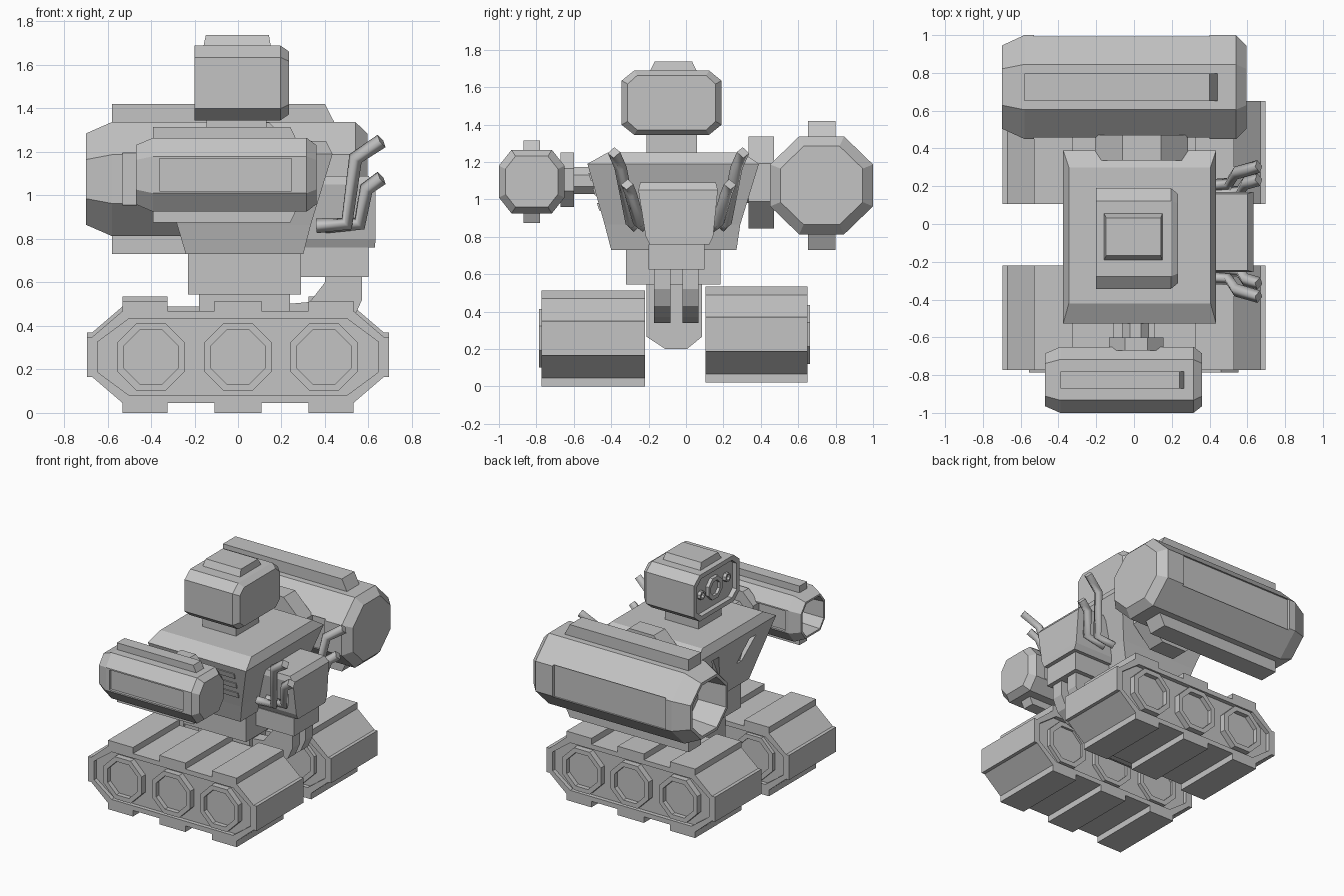
import bpy, bmesh, math

if "Cube" in bpy.data.objects:
    bpy.data.objects.remove(bpy.data.objects["Cube"])

grey = bpy.data.materials.new("plain_grey")
grey.use_nodes = True
grey.diffuse_color = (0.55, 0.55, 0.55, 1)
grey.node_tree.nodes["Principled BSDF"].inputs["Base Color"].default_value = (0.55, 0.55, 0.55, 1)


def place(axis, t, p):
    a, b = p
    return {"x": (t, a, b), "y": (a, t, b), "z": (a, b, t)}[axis]


def loft(name, axis, rings):
    """Join equal-sized 2D rings, given as (position, points), along an axis."""
    bm = bmesh.new()
    loops = [[bm.verts.new(place(axis, t, p)) for p in pts] for t, pts in rings]
    n = len(loops[0])
    for lo, hi in zip(loops, loops[1:]):
        for i in range(n):
            j = (i + 1) % n
            bm.faces.new((lo[i], lo[j], hi[j], hi[i]))
    bm.faces.new(loops[0])
    bm.faces.new(loops[-1])
    bmesh.ops.recalc_face_normals(bm, faces=bm.faces[:])
    mesh = bpy.data.meshes.new(name)
    bm.to_mesh(mesh)
    bm.free()
    mesh.materials.append(grey)
    obj = bpy.data.objects.new(name, mesh)
    bpy.context.collection.objects.link(obj)
    return obj


def prism(name, axis, pts, start, end):
    return loft(name, axis, [(start, pts), (end, pts)])


def rect(a0, a1, b0, b1):
    return [(a0, b0), (a1, b0), (a1, b1), (a0, b1)]


def box(name, x0, x1, y0, y1, z0, z1):
    return prism(name, "z", rect(x0, x1, y0, y1), z0, z1)


def octagon(ca, cb, ha, hb, fa, fb, s=1):
    """Octagon with half sizes ha, hb and half flat lengths fa, fb."""
    pts = [(fa, hb), (ha, fb), (ha, -fb), (fa, -hb),
           (-fa, -hb), (-ha, -fb), (-ha, fb), (-fa, hb)]
    return [(ca + s * a, cb + s * b) for a, b in pts]


def regular(ca, cb, r):
    return octagon(ca, cb, r, r, r * 0.414, r * 0.414)


def cut(obj, cutter):
    mod = obj.modifiers.new("cut", "BOOLEAN")
    mod.operation = "DIFFERENCE"
    mod.solver = "EXACT"
    mod.object = cutter
    bpy.context.view_layer.objects.active = obj
    bpy.ops.object.modifier_apply(modifier=mod.name)
    bpy.data.objects.remove(cutter)


# Tracks: padded tread outline with recessed sides and octagonal wheels
quarter = [(0.695, 0.092), (0.67, 0.092), (0.53, 0.212), (0.53, 0.257),
           (0.325, 0.257), (0.325, 0.212), (0.108, 0.212), (0.108, 0.257)]
half = quarter + [(-x, z) for x, z in reversed(quarter)]


def track(name, y0, y1, base, outer):
    zc = base + 0.257
    outline = [(x, zc + z) for x, z in half] + [(x, zc - z) for x, z in reversed(half)]
    body = prism(name + "_tread", "y", outline, y0, y1)
    panel = octagon(0, zc, 0.645, 0.177, 0.5, 0.07)
    for y, d in ((y0, -1), (y1, 1)):
        cut(body, prism("cutter", "y", panel, y - d * 0.03, y + d * 0.1))
        out = y + d * (0.014 if d == outer else -0.003)
        for i, x in enumerate((-0.4, 0, 0.395)):
            big, small = regular(x, zc, 0.157), regular(x, zc, 0.124)
            side = "outer" if d == outer else "inner"
            loft(f"{name}_{side}_wheel_{i + 1}", "y",
                 [(y - d * 0.035, big), (out, big), (out, small), (y - d * 0.02, small)])


track("front_track", -0.773, -0.22, 0, -1)
track("back_track", 0.105, 0.65, 0.021, 1)

# Hull between the tracks, and waist
prism("hull", "x", [(-0.21, 0.545), (-0.21, 0.265), (-0.11, 0.2), (0.005, 0.2),
                    (0.085, 0.265), (0.085, 0.545)], -0.18, 0.24)
box("waist", -0.23, 0.29, -0.32, 0.185, 0.545, 0.73)

# Torso, widening upwards to a bevelled shoulder deck
torso = loft("torso", "z", [
    (0.73, rect(-0.24, 0.30, -0.40, 0.27)),
    (0.865, rect(-0.28, 0.335, -0.435, 0.29)),
    (1.19, rect(-0.375, 0.435, -0.527, 0.39)),
    (1.25, rect(-0.345, 0.405, -0.42, 0.30))])
for d in (-1, 1):
    slot = [(-0.06 + d * a, z) for a, z in ((0.1, 0.95), (0.16, 0.95), (0.26, 1.12), (0.18, 1.12))]
    cut(torso, prism("cutter", "x", slot, -0.5, -0.29))
for i in range(3):
    z = 0.94 + i * 0.08
    y = -0.435 - (z - 0.865) * 0.283
    prism(f"side_vent_{i + 1}", "x", [(y + 0.02, z), (y - 0.008, z), (y - 0.02, z + 0.04),
                                      (y + 0.02, z + 0.04)], 0.12, 0.33)

# Neck and head, with a framed face on the -x side
box("neck", -0.145, 0.13, -0.21, 0.06, 1.24, 1.36)
YC, ZC = -0.077, 1.517
head_ring = octagon(YC, ZC, 0.267, 0.172, 0.2, 0.118)
head = loft("head", "x", [(-0.2, head_ring), (0.195, head_ring),
                          (0.234, octagon(YC, ZC, 0.235, 0.145, 0.185, 0.1))])
cut(head, prism("cutter", "x", octagon(YC, ZC, 0.235, 0.14, 0.18, 0.095), -0.3, -0.165))
for name, dy, dz, r in (("main_eye", 0, 0, 0.08), ("left_eye", 0.15, 0, 0.03), ("right_eye", -0.15, 0.02, 0.03)):
    big, small = regular(YC + dy, ZC + dz, r), regular(YC + dy, ZC + dz, r * 0.65)
    loft(name, "x", [(-0.16, big), (-0.19, big), (-0.19, small), (-0.17, small)])
loft("head_cap", "z", [(1.68, rect(-0.16, 0.152, -0.195, 0.06)),
                       (1.737, rect(-0.148, 0.142, -0.168, 0.033))])


# Arm cannons: octagonal barrels, open at -x, with ridges and sunk side panels
def cannon(name, yc, zc, size, flat, xs, ridge, panel):
    def ring(s):
        return octagon(yc, zc, *size, *flat, s)
    x0, x1, x2, x3 = xs
    barrel = loft(name + "_barrel", "x", [
        (x1 + 0.1, ring(0.66)), (x0, ring(0.72)), (x0, ring(0.8)),
        (x1, ring(1)), (x2, ring(1)), (x3, ring(0.8))])
    pa, pb, ph = panel
    for d in (-1, 1):
        face = yc + d * size[0]
        cut(barrel, prism("cutter", "y", rect(pa, pb, zc - ph, zc + ph), face - d * 0.02, face + d * 0.1))
        ra, rb, rw, rh = ridge
        z0, z1 = zc + d * (size[1] - 0.01), zc + d * rh
        side = "top" if d > 0 else "bottom"
        prism(f"{name}_{side}_ridge", "y", [(ra, z0), (ra, z1), (rb, z1), (rb + rw * 0.65, z0)],
              yc - rw, yc + rw)


cannon("back_cannon", 0.725, 1.075, (0.275, 0.262), (0.12, 0.112),
       (-0.7, -0.58, 0.54, 0.595), (-0.58, 0.40, 0.073, 0.345), (-0.53, 0.40, 0.12))
cannon("front_cannon", -0.825, 1.095, (0.175, 0.17), (0.108, 0.085),
       (-0.47, -0.39, 0.315, 0.36), (-0.39, 0.24, 0.045, 0.22), (-0.36, 0.245, 0.075))

# Shoulder joints
prism("back_shoulder_disc", "y", regular(0.04, 1.09, 0.246), 0.335, 0.47)
prism("front_shoulder_disc", "y", regular(0.012, 1.105, 0.145), -0.67, -0.6)
prism("back_shoulder_axle", "y", regular(0.04, 1.06, 0.08), 0.25, 0.4)
prism("front_shoulder_axle", "y", regular(0.008, 1.1, 0.072), -0.62, -0.4)

# Engine pack on the +x side, with two bent ducts down to the hull
loft("engine", "z", [(0.76, rect(0.29, 0.63, -0.195, 0.125)),
                     (0.80, rect(0.29, 0.632, -0.215, 0.145)),
                     (1.05, rect(0.35, 0.632, -0.255, 0.17)),
                     (1.09, rect(0.35, 0.60, -0.245, 0.16))])
box("engine_base", 0.28, 0.60, -0.2, 0.1, 0.625, 0.76)
duct = [(0.40, 0.64), (0.57, 0.64), (0.57, 0.52), (0.53, 0.43), (0.45, 0.37), (0.35, 0.34),
        (0.22, 0.34), (0.22, 0.5), (0.33, 0.51), (0.40, 0.60)]
for i, y in enumerate((-0.17, -0.02)):
    prism(f"duct_{i + 1}", "y", duct, y, y + 0.088)


# Bent exhaust pipes on both sides of the engine
def pipe(name, path, r):
    curve = bpy.data.curves.new(name, "CURVE")
    curve.dimensions = "3D"
    curve.bevel_depth = r
    curve.bevel_resolution = 0
    curve.use_fill_caps = True
    line = curve.splines.new("POLY")
    line.points.add(len(path) - 1)
    for point, co in zip(line.points, path):
        point.co = (*co, 1)
    curve.materials.append(grey)
    bpy.context.collection.objects.link(bpy.data.objects.new(name, curve))


for side, d in (("front", -1), ("back", 1)):
    outer = ((0.36, 0.24, 0.86), (0.50, 0.25, 0.87), (0.54, 0.31, 1.17), (0.66, 0.345, 1.25))
    inner = ((0.40, 0.19, 0.86), (0.56, 0.21, 0.87), (0.59, 0.255, 1.03), (0.66, 0.275, 1.08))
    for label, path in (("tall", outer), ("short", inner)):
        pipe(f"{side}_{label}_exhaust", [(x, -0.04 + d * y, z) for x, y, z in path], 0.034)
